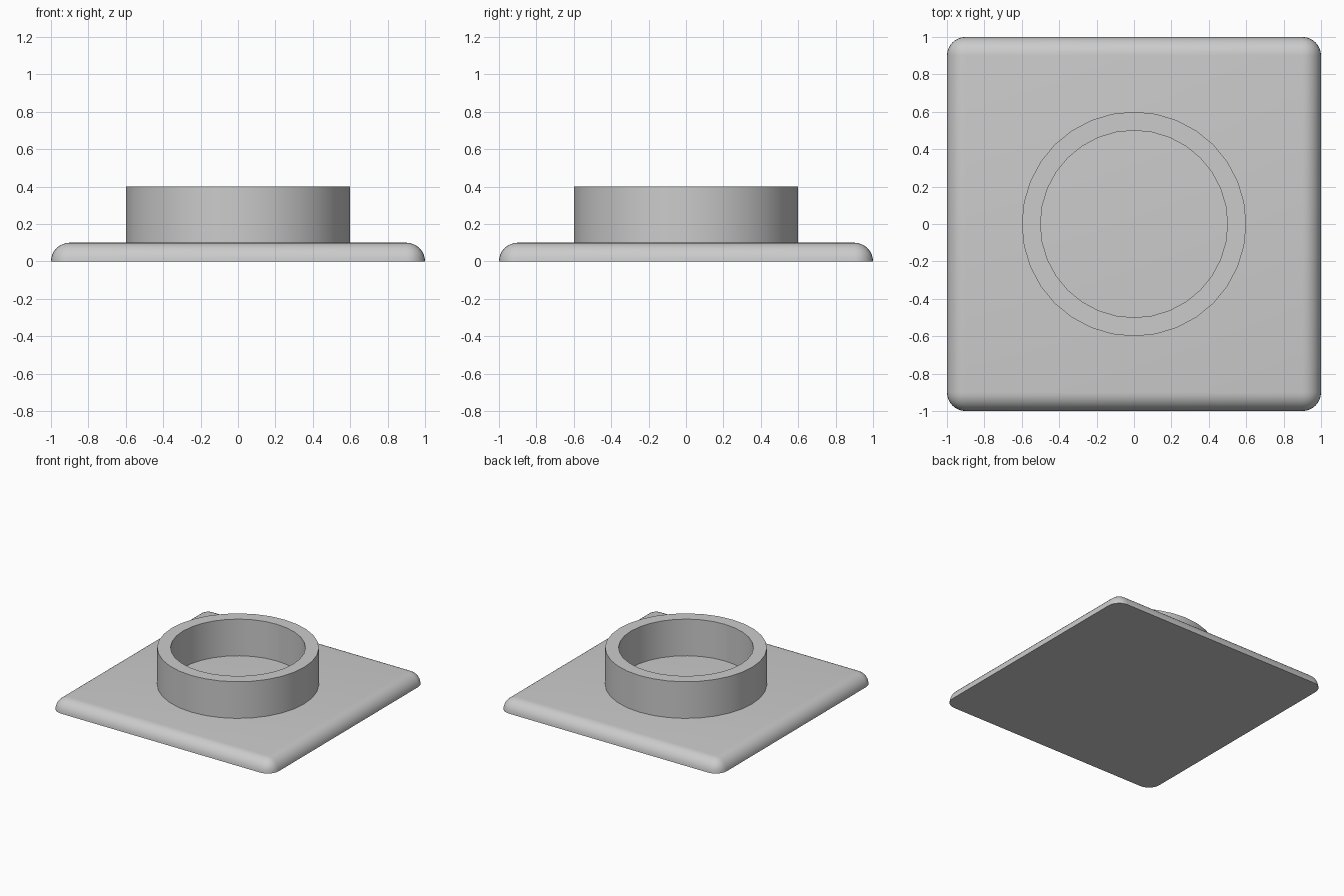
import bpy
import bmesh
import math
from mathutils import Matrix

default = bpy.data.objects.get("Cube")
if default:
    bpy.data.objects.remove(default, do_unlink=True)

# Single plain grey material
GREY = (0.6, 0.6, 0.6, 1.0)
grey = bpy.data.materials.new("plain_grey")
grey.use_nodes = True
grey.diffuse_color = GREY
grey.node_tree.nodes["Principled BSDF"].inputs["Base Color"].default_value = GREY

PLATE_TOP = 0.1
RING_TOP = 0.4


def finish(name, bm):
    bmesh.ops.recalc_face_normals(bm, faces=bm.faces[:])
    mesh = bpy.data.meshes.new(name)
    bm.to_mesh(mesh)
    bm.free()
    mesh.materials.append(grey)
    obj = bpy.data.objects.new(name, mesh)
    bpy.context.collection.objects.link(obj)
    bpy.ops.object.select_all(action="DESELECT")
    obj.select_set(True)
    bpy.context.view_layer.objects.active = obj
    bpy.ops.object.shade_smooth_by_angle(angle=math.radians(30))
    return obj


# Base plate: rounded block, sliced flat where its rounded edge turns vertical
bm = bmesh.new()
depth = 0.4
place = Matrix.Translation((0, 0, PLATE_TOP - depth / 2)) @ Matrix.Diagonal((2, 2, depth, 1))
bmesh.ops.create_cube(bm, size=1, matrix=place)
bmesh.ops.bevel(bm, geom=bm.edges[:], offset=0.1, offset_type="OFFSET",
                segments=8, profile=0.5, affect="EDGES")
cut = bmesh.ops.bisect_plane(bm, geom=bm.verts[:] + bm.edges[:] + bm.faces[:],
                             plane_co=(0, 0, 0), plane_no=(0, 0, -1),
                             dist=0.0001, clear_outer=True)
rim = [e for e in bm.edges if e.is_boundary]
bmesh.ops.contextual_create(bm, geom=rim)
finish("base_plate", bm)

# Open collar: rectangular wall section spun around the vertical axis
bm = bmesh.new()
section = [(0.5, PLATE_TOP), (0.6, PLATE_TOP), (0.6, RING_TOP), (0.5, RING_TOP)]
corners = [bm.verts.new((r, 0, z)) for r, z in section]
edges = [bm.edges.new((corners[i], corners[(i + 1) % 4])) for i in range(4)]
bmesh.ops.spin(bm, geom=corners + edges, cent=(0, 0, 0), axis=(0, 0, 1),
               angle=math.tau, steps=32, use_merge=True)
bmesh.ops.remove_doubles(bm, verts=bm.verts[:], dist=0.0001)
finish("round_collar", bm)
